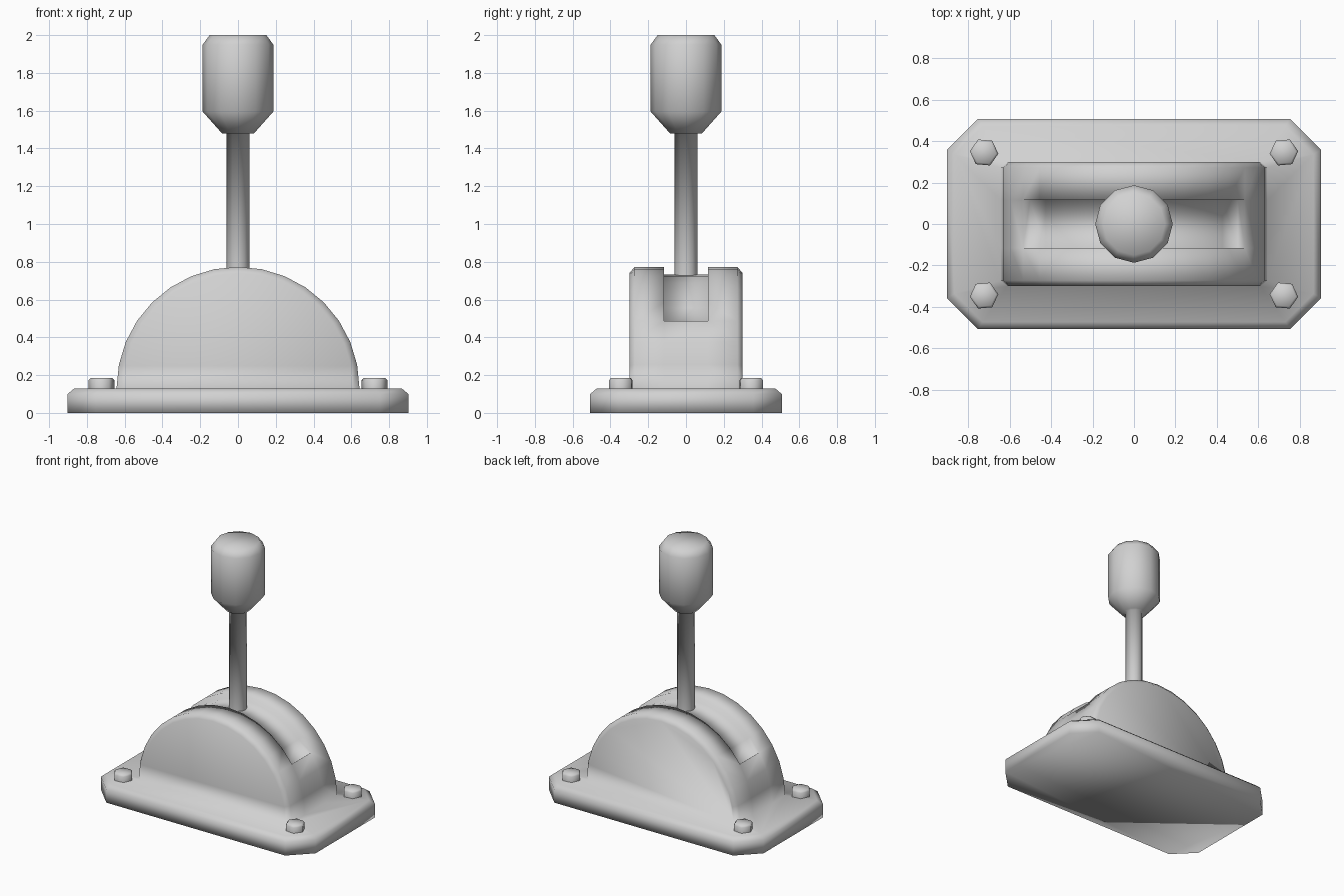
import bpy, bmesh, math

if "Cube" in bpy.data.objects:
    bpy.data.objects.remove(bpy.data.objects["Cube"])

grey = bpy.data.materials.new("mid grey")
grey.diffuse_color = (0.64, 0.64, 0.64, 1)
grey.use_nodes = True
grey.node_tree.nodes["Principled BSDF"].inputs["Base Color"].default_value = grey.diffuse_color


def finish(name, bm, location=(0, 0, 0)):
    """Turn a bmesh into a fully smooth-shaded object."""
    bmesh.ops.remove_doubles(bm, verts=bm.verts, dist=1e-5)
    bmesh.ops.recalc_face_normals(bm, faces=bm.faces)
    for f in bm.faces:
        f.smooth = True
    mesh = bpy.data.meshes.new(name)
    bm.to_mesh(mesh)
    bm.free()
    mesh.materials.append(grey)
    ob = bpy.data.objects.new(name, mesh)
    ob.location = location
    bpy.context.collection.objects.link(ob)
    return ob


def loft(bm, rings, cap_bottom=True, cap_top=True):
    """Skin a stack of closed rings of points."""
    loops = [[bm.verts.new(p) for p in ring] for ring in rings]
    n = len(loops[0])
    for a, b in zip(loops, loops[1:]):
        for i in range(n):
            j = (i + 1) % n
            bm.faces.new((a[i], a[j], b[j], b[i]))
    if cap_bottom:
        bm.faces.new(loops[0][::-1])
    if cap_top:
        bm.faces.new(loops[-1])


def turned(name, profile, sides, location=(0, 0, 0), turn=0.0, cap_bottom=True):
    """Round part from (radius, height) pairs."""
    bm = bmesh.new()
    rings = []
    for r, z in profile:
        rings.append([(r * math.cos(turn + math.tau * i / sides),
                       r * math.sin(turn + math.tau * i / sides), z)
                      for i in range(sides)])
    loft(bm, rings, cap_bottom)
    return finish(name, bm, location)


def octagon(x, y, cut, z):
    return [(x, -y + cut, z), (x, y - cut, z), (x - cut, y, z), (-x + cut, y, z),
            (-x, y - cut, z), (-x, -y + cut, z), (-x + cut, -y, z), (x - cut, -y, z)]


STEPS, FIRST, LAST = 16, 3, 13
R, R_RIM, R_FLOOR = 0.643, 0.610, 0.603
Y, Y_RIM, Y_SLOT, Z0 = 0.30, 0.272, 0.116, 0.13
bm = bmesh.new()

# Base plate: clipped rectangle with a chamfered top edge and closed underside
plate_top = octagon(0.866, 0.472, 0.136, Z0)
loft(bm, [octagon(0.902, 0.507, 0.15, 0.0),
          octagon(0.902, 0.507, 0.15, 0.10), plate_top], cap_top=False)


# Slotted half-round housing, rising out of the plate
def arc_point(r, y, i):
    a = math.pi * i / STEPS
    return bm.verts.new((r * math.cos(a), y, Z0 + r * math.sin(a)))


def strip(p, q, start, end):
    """Band between two (radius, y) arcs."""
    for i in range(start, end):
        bm.faces.new((arc_point(*p, i), arc_point(*p, i + 1),
                      arc_point(*q, i + 1), arc_point(*q, i)))


for s in (-1, 1):
    bm.faces.new([arc_point(R_RIM, s * Y, i) for i in range(STEPS + 1)])
    strip((R_RIM, s * Y), (R, s * Y_RIM), 0, STEPS)
    strip((R, s * Y_RIM), (R, s * Y_SLOT), 0, STEPS)
    strip((R, s * Y_SLOT), (R_FLOOR, s * Y_SLOT), FIRST, LAST)
strip((R, -Y_SLOT), (R, Y_SLOT), 0, FIRST)
strip((R, -Y_SLOT), (R, Y_SLOT), LAST, STEPS)
strip((R_FLOOR, -Y_SLOT), (R_FLOOR, Y_SLOT), FIRST, LAST)
for i in (FIRST, LAST):  # slot end walls
    bm.faces.new((arc_point(R, -Y_SLOT, i), arc_point(R, Y_SLOT, i),
                  arc_point(R_FLOOR, Y_SLOT, i), arc_point(R_FLOOR, -Y_SLOT, i)))


# Plate top between its chamfer and the foot of the housing
def face(points):
    bm.faces.new([bm.verts.new(p) for p in points])


def foot(sx, r, y):
    return (sx * r, y, Z0)


ex, ey = plate_top[1][:2]  # end-side corner
lx, ly = plate_top[2][:2]  # long-side corner
for s in (-1, 1):
    face([foot(-1, lx, s * ly), foot(1, lx, s * ly),
          foot(1, R_RIM, s * Y), foot(-1, R_RIM, s * Y)])
    face([foot(s, ex, -ey), foot(s, ex, ey), foot(s, R, Y_RIM),
          foot(s, R, Y_SLOT), foot(s, R, -Y_SLOT), foot(s, R, -Y_RIM)])
    for t in (-1, 1):
        face([foot(s, ex, t * ey), foot(s, lx, t * ly),
              foot(s, R_RIM, t * Y), foot(s, R, t * Y_RIM)])
finish("base_and_housing", bm)

# Lever shaft running into the handle knob
turned("lever_with_knob", [(0.061, 0.72), (0.061, 1.48), (0.085, 1.48), (0.187, 1.595),
                           (0.187, 1.95), (0.15, 2.0)], 12, cap_bottom=False)

# Corner bolts
for sx in (-1, 1):
    for sy in (-1, 1):
        turned("corner_bolt", [(0.069, 0.125), (0.069, 0.172), (0.058, 0.185)], 6,
               (sx * 0.723, sy * 0.345, 0), turn=0.09 * sx * sy, cap_bottom=False)
